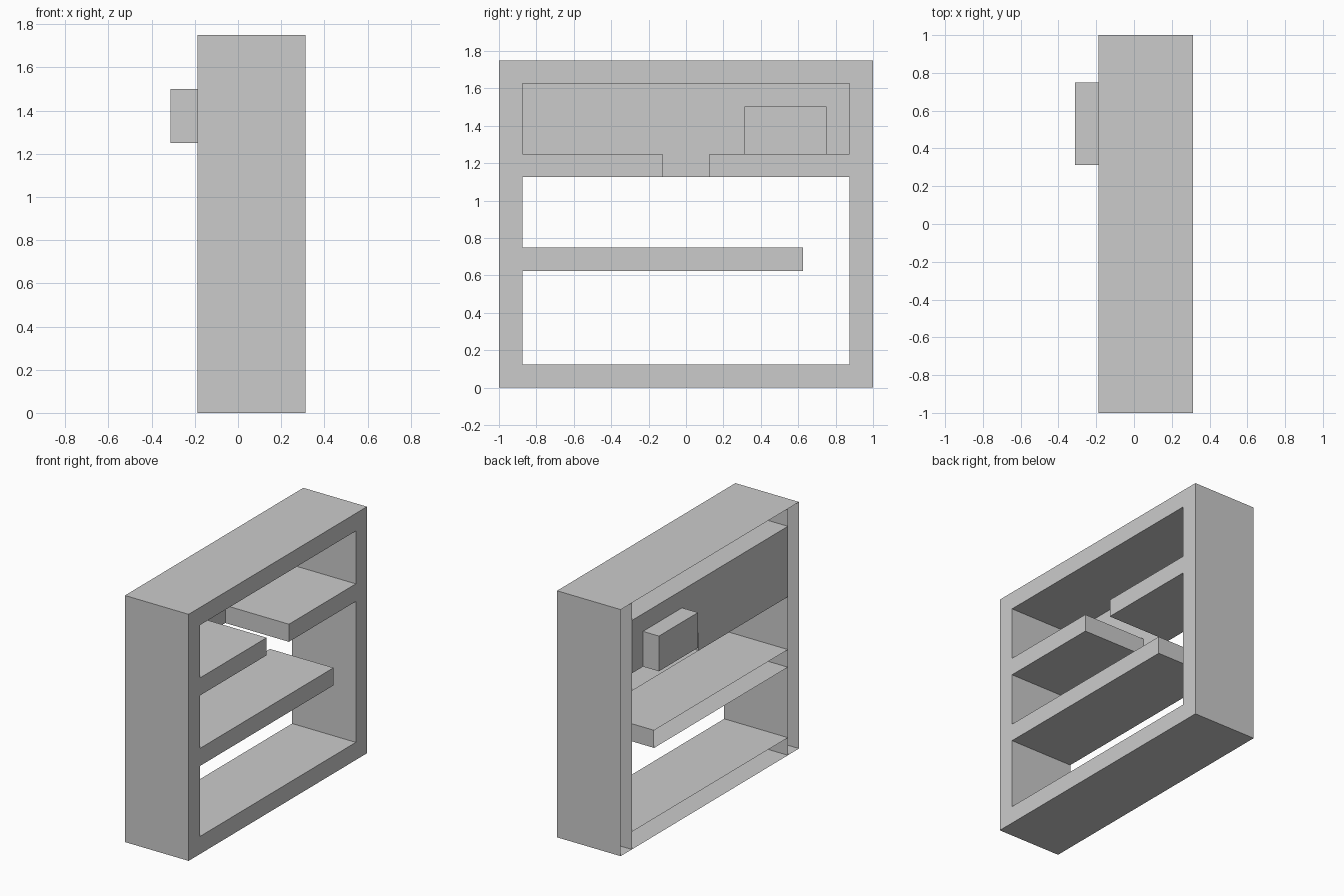
import bpy
import bmesh

cube = bpy.data.objects.get("Cube")
if cube:
    bpy.data.objects.remove(cube, do_unlink=True)

grey = bpy.data.materials.new("plain grey")
grey.use_nodes = True
colour = (0.6, 0.6, 0.6, 1)
grey.diffuse_color = colour
grey.node_tree.nodes["Principled BSDF"].inputs["Base Color"].default_value = colour

BACK, FRONT = -0.1875, 0.3125   # depth of the unit along x
T = 0.125                       # board thickness
INNER = 1 - T                   # half width between the posts
LOW, CEILING, TOP = 1.125, 1.625, 1.75


def finish(name, bm):
    mesh = bpy.data.meshes.new(name)
    bm.to_mesh(mesh)
    bm.free()
    mesh.materials.append(grey)
    obj = bpy.data.objects.new(name, mesh)
    bpy.context.collection.objects.link(obj)


def open_box(name, x, y, z, skip):
    """Box from ranges, leaving off the sides named in skip, such as '-x'."""
    bm = bmesh.new()
    bmesh.ops.create_cube(bm, size=1)
    bm.normal_update()
    gone = []
    for face in bm.faces:
        axis = max(range(3), key=lambda i: abs(face.normal[i]))
        side = ("+" if face.normal[axis] > 0 else "-") + "xyz"[axis]
        if side in skip:
            gone.append(face)
    bmesh.ops.delete(bm, geom=gone, context="FACES")
    for v in bm.verts:
        v.co = [r[0] if c < 0 else r[1] for c, r in zip(v.co, (x, y, z))]
    finish(name, bm)


depth = (BACK, FRONT)

# Full-height side posts, open at the rear
open_box("left_post", depth, (INNER, 1), (0, TOP), ["-x"])
open_box("right_post", depth, (-1, -INNER), (0, TOP), ["-x"])

# Boards between the posts, open at the rear
both = ["-x", "-y", "+y"]
for name, y, z, skip in (
    ("bottom_board", (-INNER, INNER), 0, both),
    ("top_board", (-INNER, INNER), CEILING, both),
    ("middle_shelf", (-INNER, 0.625), 0.625, ["-x", "-y"]),
    ("upper_shelf_near", (-INNER, -T), LOW, ["-x", "-y"]),
    ("upper_shelf_far", (T, INNER), LOW, ["-x", "+y"]),
):
    open_box(name, depth, y, (z, z + T), skip)

# Rear panel: a grid of cells, without the alcove opening and the far shelf end
ys = (-INNER, T, 0.3125, 0.75, INNER)
zs = (LOW, LOW + T, 1.5, CEILING)
bm = bmesh.new()
for i in range(len(ys) - 1):
    for j in range(len(zs) - 1):
        shelf_end = i > 0 and j == 0
        alcove = i == 2 and j == 1
        if not (shelf_end or alcove):
            corners = ((i, j), (i, j + 1), (i + 1, j + 1), (i + 1, j))
            bm.faces.new([bm.verts.new((BACK, ys[a], zs[b])) for a, b in corners])
bmesh.ops.remove_doubles(bm, verts=bm.verts, dist=0.001)
bmesh.ops.recalc_face_normals(bm, faces=bm.faces)
for face in bm.faces:
    if face.normal.x > 0:
        face.normal_flip()
finish("rear_panel", bm)

# Alcove pushed out through the rear panel, open to the inside
open_box("rear_alcove", (-0.3125, BACK), (ys[2], ys[3]), (zs[1], zs[2]), ["+x"])
